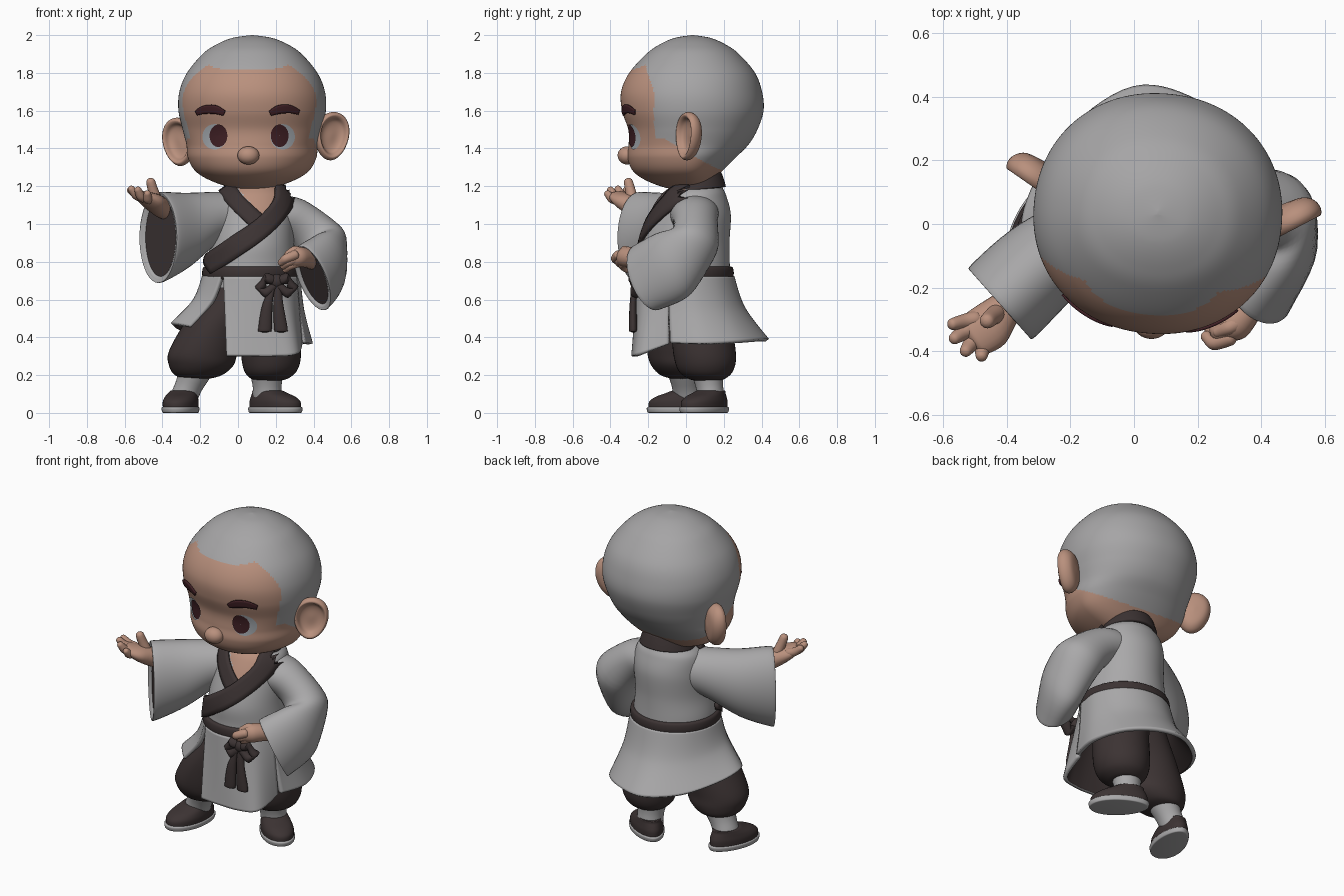
import bpy, bmesh, math
from mathutils import Vector as V, Matrix
from mathutils.bvhtree import BVHTree

if "Cube" in bpy.data.objects:
    bpy.data.objects.remove(bpy.data.objects["Cube"])


def material(name, r, g, b):
    m = bpy.data.materials.new(name)
    m.diffuse_color = (r, g, b, 1)
    m.use_nodes = True
    m.node_tree.nodes["Principled BSDF"].inputs["Base Color"].default_value = m.diffuse_color
    return m


SKIN = material("skin", .485, .28, .205)
HAIR = material("shaved_hair", .38, .375, .38)
ROBE = material("robe_grey", .40, .395, .40)
DARK = material("dark_brown", .045, .033, .033)
IRIS = material("iris_brown", .05, .014, .018)
WHITE = material("eye_white", .38, .41, .44)


def smooth_path(p, n, cyc=False):
    """Catmull-Rom samples through the points"""
    if n < 2:
        return list(p)
    k, out = len(p), []
    for i in range(k if cyc else k - 1):
        g = (lambda j: p[j % k]) if cyc else (lambda j: p[max(0, min(k - 1, j))])
        a, b, c, d = g(i - 1), g(i), g(i + 1), g(i + 2)
        for s in range(n):
            t = s / n
            out.append(.5 * (2 * b + (c - a) * t + (2 * a - 5 * b + 4 * c - d) * t * t
                             + (3 * b - a - 3 * c + d) * t ** 3))
    return out if cyc else out + [p[-1]]


def surf(name, rows, mat, closed=True, sub=4, colsub=1, cap=True, thick=0, front=False, lining=None):
    """Smooth surface through rows of points"""
    rows = [smooth_path(r, colsub, closed) for r in rows]
    rows = list(zip(*[smooth_path(c, sub) for c in zip(*rows)]))
    bm = bmesh.new()
    vs = [[bm.verts.new(p) for p in r] for r in rows]
    n = len(vs[0])
    for a, b in zip(vs, vs[1:]):
        for j in range(n if closed else n - 1):
            k = (j + 1) % n
            bm.faces.new((a[j], a[k], b[k], b[j]))
    if closed and cap:
        bm.faces.new(vs[0])
        bm.faces.new(vs[-1])
    bmesh.ops.recalc_face_normals(bm, faces=bm.faces)
    if front and sum(f.normal.y for f in bm.faces) > 0:
        bmesh.ops.reverse_faces(bm, faces=bm.faces)
    if lining and sum(f.normal.xy.dot(f.calc_center_median().xy) for f in bm.faces) < 0:
        bmesh.ops.reverse_faces(bm, faces=bm.faces)
    for f in bm.faces:
        f.smooth = True
    me = bpy.data.meshes.new(name)
    bm.to_mesh(me)
    bm.free()
    me.materials.append(mat)
    me.set_sharp_from_angle(angle=math.radians(50))
    ob = bpy.data.objects.new(name, me)
    bpy.context.collection.objects.link(ob)
    if thick:
        s = ob.modifiers.new("thickness", 'SOLIDIFY')
        s.thickness, s.offset = thick, 0
        if lining:
            me.materials.append(lining)
            s.material_offset = 1
    return ob


def ring(c, d, rw, rh, n=40):
    c, d = V(c), V(d).normalized()
    h = V((1, 0, 0)) if abs(d.z) > .95 else V((0, 0, 1)).cross(d).normalized()
    v = d.cross(h)
    return [c + h * rw * math.cos(t) + v * rh * math.sin(t) for t in (math.tau * i / n for i in range(n))]


def tube(name, pts, radii, mat, n=20):
    """Rounded tube along points"""
    pts = [V(p) for p in pts]
    radii = [r if isinstance(r, tuple) else (r, r) for r in radii]
    dirs = [(pts[min(i + 1, len(pts) - 1)] - pts[max(i - 1, 0)]).normalized() for i in range(len(pts))]
    rows = [ring(p, d, *r, n) for p, d, r in zip(pts, dirs, radii)]
    ends = []
    for i, s in ((0, -1), (-1, 1)):
        m = min(radii[i])
        ends.append([ring(pts[i] + dirs[i] * s * m * k, dirs[i], radii[i][0] * q, radii[i][1] * q, n)
                     for k, q in ((.6, .75), (.85, .35), (.9, .05))])
    return surf(name, ends[0][::-1] + rows + ends[1], mat)


def ball(name, c, r, mat, n=32):
    rows = [ring((c[0], c[1], c[2] + r[2] * math.cos(a)), (0, 0, -1), r[0] * math.sin(a), r[1] * math.sin(a), n)
            for a in (.01 + (math.pi - .02) * i / 16 for i in range(17))]
    return surf(name, rows, mat, sub=1)


def tree(ob):
    return BVHTree.FromPolygons([v.co for v in ob.data.vertices], [p.vertices for p in ob.data.polygons])


def project(bvh, x, z, off):
    hit, nrm, _, _ = bvh.ray_cast(V((x, -2, z)), V((0, 1, 0)))
    if hit is None:
        hit, nrm, _, _ = bvh.find_nearest(V((x, -.05, z)))
    return hit + nrm * off


def patch(name, bvh, x, z, rx, rz, off, mat):
    rows = [[project(bvh, x + rx * k * math.cos(t), z + rz * k * math.sin(t), off)
             for t in (math.tau * i / 40 for i in range(40))] for k in (.02, .35, .7, 1)]
    return surf(name, rows, mat, sub=1, cap=False, front=True)


def band(name, bvh, path, widths, off, mat, thick):
    p = smooth_path([V((x, w, z)) for (x, z), w in zip(path, widths)], 6)
    rows = []
    for i, q in enumerate(p):
        d = p[min(i + 1, len(p) - 1)] - p[max(i - 1, 0)]
        s = V((-d.z, 0, d.x)).normalized()
        rows.append([project(bvh, q.x + s.x * q.y * k, q.z + s.z * q.y * k, off) for k in (-.5, -.25, 0, .25, .5)])
    return surf(name, rows, mat, closed=False, sub=1, thick=thick, front=True)


# Head: z, half width, front y, back y
HEAD = [(2, .004, .03, .04), (1.985, .105, -.06, .13), (1.95, .19, -.14, .21), (1.9, .262, -.21, .28),
        (1.8, .345, -.3, .365), (1.7, .385, -.343, .402), (1.6, .39, -.338, .41), (1.5, .368, -.305, .378),
        (1.42, .348, -.303, .33), (1.35, .34, -.308, .26), (1.28, .3, -.28, .19), (1.23, .22, -.21, .14),
        (1.19, .1, -.1, .09), (1.182, .004, 0, .01)]
yaw = Matrix.Rotation(math.radians(-5), 3, 'Z')
C = V((.075, .03, 0))
rows = []
for z, w, yf, yb in HEAD:
    r = []
    for i in range(200):
        a = math.tau * i / 200
        c, s = math.cos(a), math.sin(a)
        c, s = math.copysign(abs(c) ** .95, c), math.copysign(abs(s) ** .95, s)
        mid = min(max(.03, yf), yb)
        r.append(C + yaw @ V((w * c, mid - .03 + s * ((yb - mid) if s > 0 else (mid - yf)), z)))
    rows.append(r)
head = surf("head", rows, SKIN, sub=12)
head.data.materials.append(HAIR)
for f in head.data.polygons:
    q = yaw.inverted() @ (f.center - C)
    y, z = q.y + .03, q.z
    face = z < 1.815 + .03 * min(1, abs(q.x) / .22) ** 4 and y < -.14 - max(0, z - 1.7) * .4
    f.material_index = 0 if face or z < 1.45 - max(0, y + .08) * .6 else 1
hb = tree(head)

# Face details
for side, wx, ix in (("left", -.122, -.1), ("right", .235, .218)):
    patch(side + "_eye_white", hb, wx, 1.462, .064, .068, .004, WHITE)
    patch(side + "_iris", hb, ix, 1.468, .046, .061, .008, IRIS)
band("left_brow", hb, [(-.215, 1.588), (-.175, 1.606), (-.12, 1.607), (-.07, 1.588)], [.025, .042, .044, .025], .006, IRIS, .009)
band("right_brow", hb, [(.168, 1.587), (.215, 1.607), (.27, 1.61), (.318, 1.592)], [.025, .044, .042, .025], .006, IRIS, .009)
ball("nose", (.055, -.312, 1.363), (.058, .05, .048), SKIN)

# Ears: dished discs
for name, c, u, n in (("left_ear", (-.312, .145, 1.435), (-.82, .57, 0), (-.57, -.82, 0)),
                      ("right_ear", (.497, .01, 1.465), (.88, .46, 0), (.46, -.88, 0))):
    c, u, n = V(c), V(u), V(n)
    surf(name, [[c + u * .098 * k * (math.cos(t) * (1 + .13 * math.sin(t)) + .1 * math.sin(t))
                 + V((0, 0, .128 * k * math.sin(t))) + n * d
                 for t in (math.tau * i / 40 for i in range(40))]
                for k, d in ((.05, -.012), (.4, -.012), (.65, -.002), (.78, .02), (.9, .026), (1, .005),
                             (.93, -.025), (.65, -.05), (.05, -.06))], SKIN)

# Torso with open skin neckline
TORSO = [(1.27, .085, .06, .1, .11), (1.2, .085, .055, .145, .135), (1.15, .08, .045, .195, .168),
         (1.05, .08, .03, .215, .207), (.9, .075, .0, .222, .23), (.78, .07, 0, .238, .232), (.66, .07, 0, .245, .238)]
torso = surf("torso", [ring((x, y, z), (0, 0, -1), a, b, 96) for z, x, y, a, b in TORSO], ROBE, sub=8)
torso.data.materials.append(SKIN)
for f in torso.data.polygons:
    if f.center.y < .02 and f.center.z > 1.04 + abs(f.center.x - .12) * 1.2:
        f.material_index = 1
tb = tree(torso)
tube("neck", [(.085, .05, 1.1), (.085, .05, 1.3)], [.1, .1], SKIN)

# Collar: under band, over band, neck wrap
band("collar_under", tb, [(-.06, 1.19), (-.01, 1.12), (.07, 1.04), (.15, .97)], [.085] * 4, .008, DARK, .016)
band("collar_over", tb, [(.235, 1.19), (.225, 1.1), (.13, .98), (-.02, .87), (-.155, .775)], [.085, .095, .1, .1, .095], .016, DARK, .02)
wrap = [[V((.085 + r * 1.05 * math.cos(a), .055 + r * math.sin(a), z + .015 * math.sin(a)))
         for a in (math.radians(-35 + 250 * i / 40) for i in range(41))]
        for r, z in ((.146, 1.18), (.136, 1.215), (.122, 1.255))]
surf("collar_back", wrap, DARK, closed=False, thick=.022)

# Belt and bow
surf("belt", [ring((.07, 0, z), (0, 0, -1), .243 + e, .236 + e, 64)
              for z, e in ((.775, -.01), (.77, .011), (.74, .017), (.71, .011), (.705, -.01))], DARK)
ball("knot", (.205, -.262, .695), (.042, .036, .04), DARK)
for s in (-1, 1):
    tube("bow_loop", [(.205 + s * .01, -.265, .7), (.205 + s * .05, -.275, .71), (.205 + s * .085, -.255, .67),
                      (.205 + s * .06, -.265, .635), (.205 + s * .015, -.27, .67)], [.024, .03, .03, .027, .022], DARK)
    tube("bow_tail", [(.2 + s * .01, -.27, .68), (.185 + s * .028, -.28, .58), (.185 + s * .042, -.28, .445)],
         [(.02, .016), (.026, .018), (.036, .022)], DARK)


# Robe skirt panels, dark inside
def skirt(name, a0, a1, bottom, flare):
    n = len(bottom) - 1
    top = [V((.07 + .25 * math.cos(a), .245 * math.sin(a), .72))
           for a in (math.radians(a0 + (a1 - a0) * i / n) for i in range(n + 1))]
    low = [V(b) for b in bottom]
    mid = []
    for t, b in zip(top, low):
        m = t.lerp(b, flare)
        m.z = (t.z + b.z) / 2
        mid.append(m)
    surf(name, [top, mid, low], ROBE, closed=False, sub=10, colsub=6, thick=.024, lining=DARK)


skirt("skirt_back", -22, 232, [(.345, -.08, .37), (.385, .1, .365), (.32, .28, .375), (.17, .395, .385), (.0, .425, .385),
                               (-.18, .31, .40), (-.305, .13, .44), (-.345, -.03, .47), (-.25, -.16, .455)], .32)
skirt("skirt_front", 235, 338, [(-.06, -.265, .3), (.06, -.275, .3), (.2, -.275, .3), (.305, -.24, .31), (.33, -.09, .365)], .5)

# Sleeves with dark lining
SLEEVES = {
    "left": [((0, .03, 1.05), (-1, -.1, 0), .125, .12), ((-.12, -.02, 1.03), (-.9, -.3, 0), .13, .14),
             ((-.28, -.12, .965), (-.8, -.6, 0), .145, .2), ((-.41, -.24, .93), (-.75, -.66, 0), .152, .24)],
    "right": [((.13, .04, 1.06), (1, 0, -.2), .13, .105), ((.28, .045, 1.035), (.8, 0, -.6), .125, .115),
              ((.435, .045, .91), (.4, -.4, -.75), .125, .14), ((.46, -.065, .79), (-.1, -.85, -.5), .118, .185),
              ((.4, -.2, .72), (-.62, -.6, -.4), .118, .19)]}
for side, keys in SLEEVES.items():
    c, d, w, h = keys[-1]
    e = V(c) + V(d).normalized() * .012
    inner = V(c).lerp(V(keys[-2][0]), .75)
    rim = [ring(e, d, w - .015, h - .015), ring(c, d, w - .032, h - .032)]
    surf(side + "_sleeve", [ring(*k) for k in keys] + rim, ROBE, cap=False, sub=6)
    surf(side + "_sleeve_lining", [rim[1], ring(V(c).lerp(inner, .5), d, w * .68, h * .7), ring(inner, d, w * .5, h * .5)], DARK)

# Open left hand
tube("left_wrist", [(-.33, -.2, 1.06), (-.4, -.26, 1.085), (-.455, -.32, 1.12), (-.5, -.35, 1.145)],
     [.05, .055, (.075, .045), (.07, .03)], SKIN)
for i, (b, t) in enumerate((((-.5, -.3, 1.14), (-.57, -.315, 1.18)), ((-.52, -.33, 1.145), (-.565, -.36, 1.185)),
                            ((-.505, -.365, 1.14), (-.53, -.4, 1.18)), ((-.475, -.375, 1.13), (-.48, -.415, 1.16)))):
    b, t = V(b), V(t)
    tube("left_finger_%d" % i, [b, b.lerp(t, .5) - V((0, 0, .008)), t], [.026, .024, .019], SKIN)
tube("left_thumb", [(-.43, -.28, 1.12), (-.45, -.295, 1.18), (-.462, -.305, 1.222)], [.03, .027, .024], SKIN)

# Curled right hand
tube("right_wrist", [(.41, -.19, .8), (.36, -.26, .82), (.315, -.315, .825), (.275, -.335, .815)],
     [.045, .05, (.055, .055), (.04, .045)], SKIN)
for i in range(3):
    o = V((.012 * i, -.014 + .02 * i, -.018 * i))
    tube("right_finger_%d" % i, [V(p) + o for p in ((.3, -.345, .835), (.25, -.36, .815), (.228, -.34, .795))],
         [.025, .023, .018], SKIN)
tube("right_thumb", [(.34, -.305, .845), (.3, -.325, .86), (.265, -.34, .842)], [.026, .024, .018], SKIN)

# Trousers
DOWN = (0, 0, -1)
surf("left_trouser", [ring((x, y, z), DOWN, a, b) for z, x, y, a, b in (
    (.74, .03, 0, .17, .18), (.6, -.03, -.02, .17, .18), (.45, -.13, -.04, .17, .17), (.32, -.185, -.045, .183, .16),
    (.25, -.195, -.035, .17, .148), (.2, -.21, -.02, .125, .115), (.18, -.215, -.01, .06, .06))], DARK, sub=6)
surf("right_trouser", [ring((x, y, z), DOWN, a, b) for z, x, y, a, b in (
    (.74, .11, 0, .17, .18), (.6, .14, .04, .165, .18), (.45, .165, .08, .158, .165), (.3, .175, .1, .158, .165),
    (.22, .172, .105, .138, .143), (.18, .165, .11, .095, .095), (.17, .16, .11, .05, .05))], DARK, sub=6)

# Feet: sock, shoe upper, sole
for side, c, ang, knee in (("left", (-.3, -.04), -15, (-.215, -.01, .25)), ("right", (.195, .1), 50, (.15, .11, .25))):
    rot = Matrix.Rotation(math.radians(ang), 3, 'Z')
    c = V((*c, 0))

    def outline(z, l, w, back):
        return [c + rot @ V((w * math.cos(t) * (1 - .12 * math.sin(t)), l * math.sin(t) + back, z))
                for t in (math.tau * i / 40 for i in range(40))]
    surf(side + "_sole", [outline(*k) for k in ((0, .158, .082, 0), (.004, .167, .09, 0), (.026, .172, .093, 0), (.032, .16, .085, 0))], ROBE)
    surf(side + "_shoe", [outline(*k) for k in ((.028, .162, .087, 0), (.06, .16, .088, .002), (.085, .138, .082, .015),
                                                (.105, .105, .074, .038), (.118, .085, .066, .055), (.115, .06, .05, .055))], DARK)
    ankle = c + rot @ V((0, .05, .08))
    mid = ankle.lerp(V(knee), .4)
    tube(side + "_sock", [ankle, mid, knee], [(.075, .07), (.077, .073), (.095, .09)], ROBE, 32)
